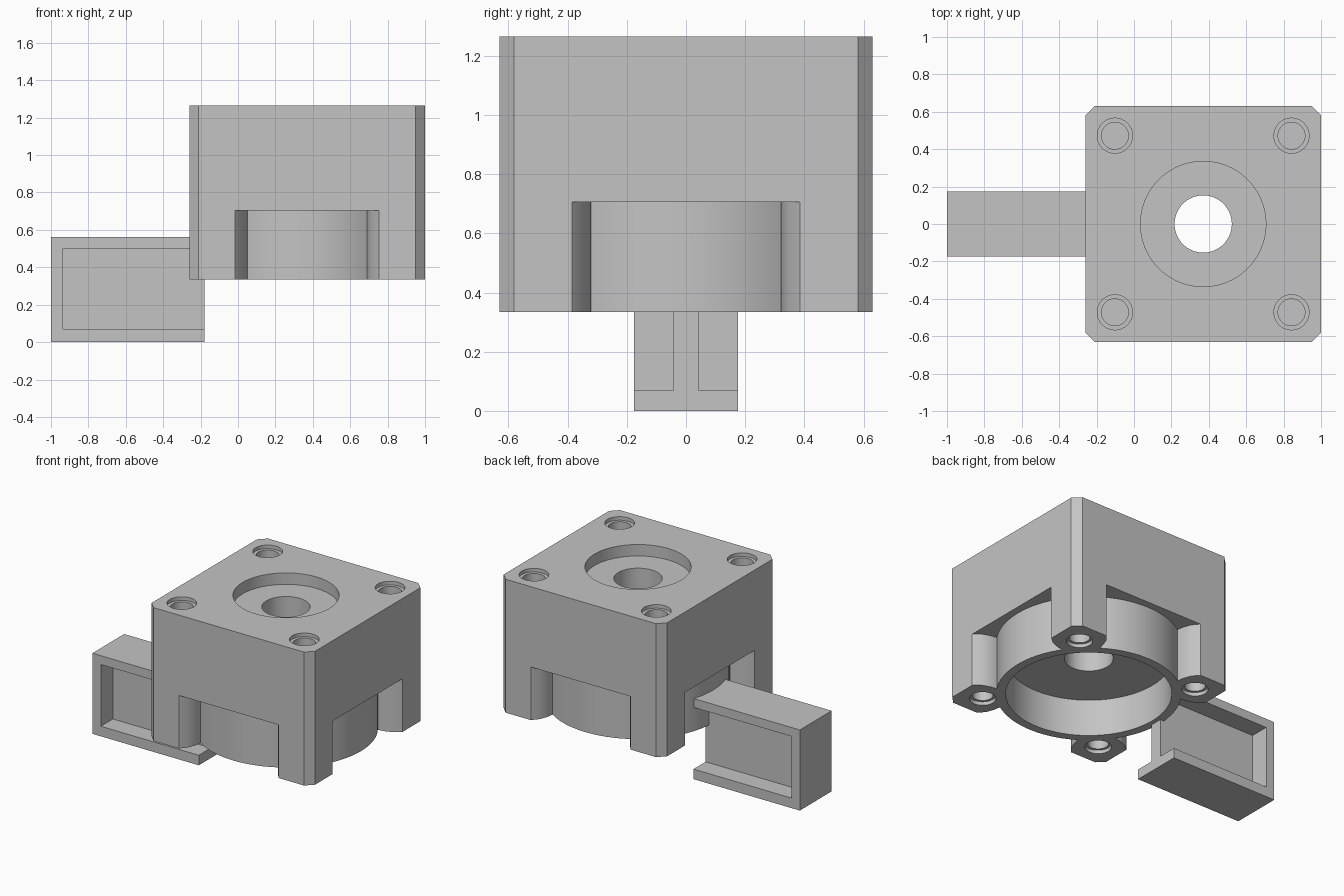
import bpy, bmesh, math
from mathutils import Matrix, Vector

if "Cube" in bpy.data.objects:
    bpy.data.objects.remove(bpy.data.objects["Cube"], do_unlink=True)

grey = bpy.data.materials.new("plain_grey")
colour = (0.55, 0.55, 0.55, 1)
grey.diffuse_color = colour
grey.use_nodes = True
grey.node_tree.nodes["Principled BSDF"].inputs["Base Color"].default_value = colour

CX = 0.37                      # housing axis
BOTTOM, TOP, POCKET = 0.335, 1.265, 0.705
HALF, CHAMFER, BOLT = 0.63, 0.05, 0.472


def prism(name, outline, z0, z1):
    """Extrude a flat outline from z0 to z1."""
    bm = bmesh.new()
    face = bm.faces.new([bm.verts.new((x, y, z0)) for x, y in outline])
    new = bmesh.ops.extrude_face_region(bm, geom=[face], use_keep_orig=True)["geom"]
    bmesh.ops.translate(bm, vec=(0, 0, z1 - z0),
                        verts=[v for v in new if isinstance(v, bmesh.types.BMVert)])
    bmesh.ops.recalc_face_normals(bm, faces=bm.faces)
    mesh = bpy.data.meshes.new(name)
    bm.to_mesh(mesh)
    bm.free()
    mesh.materials.append(grey)
    ob = bpy.data.objects.new(name, mesh)
    bpy.context.collection.objects.link(ob)
    return ob


def cylinder(name, x, y, r, z0, z1, sides=64):
    steps = [2 * math.pi * i / sides for i in range(sides)]
    return prism(name, [(x + r * math.cos(a), y + r * math.sin(a)) for a in steps], z0, z1)


def box(name, x0, x1, y0, y1, z0, z1):
    return prism(name, [(x0, y0), (x1, y0), (x1, y1), (x0, y1)], z0, z1)


def combine(target, tool, operation="DIFFERENCE"):
    """Apply a boolean and remove the tool."""
    mod = target.modifiers.new("combine", "BOOLEAN")
    mod.operation, mod.solver, mod.object = operation, "EXACT", tool
    bpy.context.view_layer.objects.active = target
    bpy.ops.object.modifier_apply(modifier=mod.name)
    bpy.data.objects.remove(tool, do_unlink=True)


def smooth(ob):
    bpy.ops.object.select_all(action="DESELECT")
    ob.select_set(True)
    bpy.context.view_layer.objects.active = ob
    bpy.ops.object.shade_smooth_by_angle(angle=math.radians(30))


# Housing block with chamfered upright corners
c = HALF - CHAMFER
octagon = [(-c, -HALF), (c, -HALF), (HALF, -c), (HALF, c),
           (c, HALF), (-c, HALF), (-HALF, c), (-HALF, -c)]
housing = prism("housing", [(CX + x, y) for x, y in octagon], BOTTOM, TOP)

# Side pockets that leave four rounded corner posts
side = [(0.32, 0.38), (0.32, 0.49), (0.328, 0.535), (0.347, 0.585), (0.385, HALF), (0.385, 0.7)]
pocket = side + [(-x, y) for x, y in reversed(side)]
for k in range(4):
    turn = Matrix.Rotation(k * math.pi / 2, 2)
    points = [turn @ Vector(p) for p in pocket]
    combine(housing, prism("pocket_cutter", [(CX + p.x, p.y) for p in points],
                           BOTTOM - 0.1, POCKET))

# Round collar under the block, hollow from below
combine(housing, cylinder("collar", CX, 0, 0.58, BOTTOM, 0.8, 96), "UNION")
combine(housing, cylinder("cavity_cutter", CX, 0, 0.52, 0.2, 0.59, 96))

# Centre bore and wide recess on top
combine(housing, cylinder("bore_cutter", CX, 0, 0.153, 0.5, 1.4))
combine(housing, cylinder("recess_cutter", CX, 0, 0.335, TOP - 0.08, 1.4, 96))

# Stepped bolt holes, top and bottom
for sx in (-1, 1):
    for sy in (-1, 1):
        x, y = CX + sx * BOLT, sy * BOLT
        for r, z0, z1 in ((0.072, 0.95, 1.4), (0.094, TOP - 0.025, 1.4),
                          (0.066, 0.2, 0.65), (0.083, 0.2, BOTTOM + 0.025)):
            combine(housing, cylinder("bolt_cutter", x, y, r, z0, z1, 40))
smooth(housing)

# Side arm with an I-shaped section and a closed outer end
END = -0.18
for name, x0, half_y, z0, z1 in (("arm_lower_flange", -1, 0.175, 0, 0.07),
                                 ("arm_upper_flange", -1, 0.175, 0.50, 0.562),
                                 ("arm_web", -0.94, 0.042, 0.07, 0.50)):
    box(name, x0, END, -half_y, half_y, z0, z1)
box("arm_end_wall", -1, -0.935, -0.175, 0.175, 0.07, 0.50)
